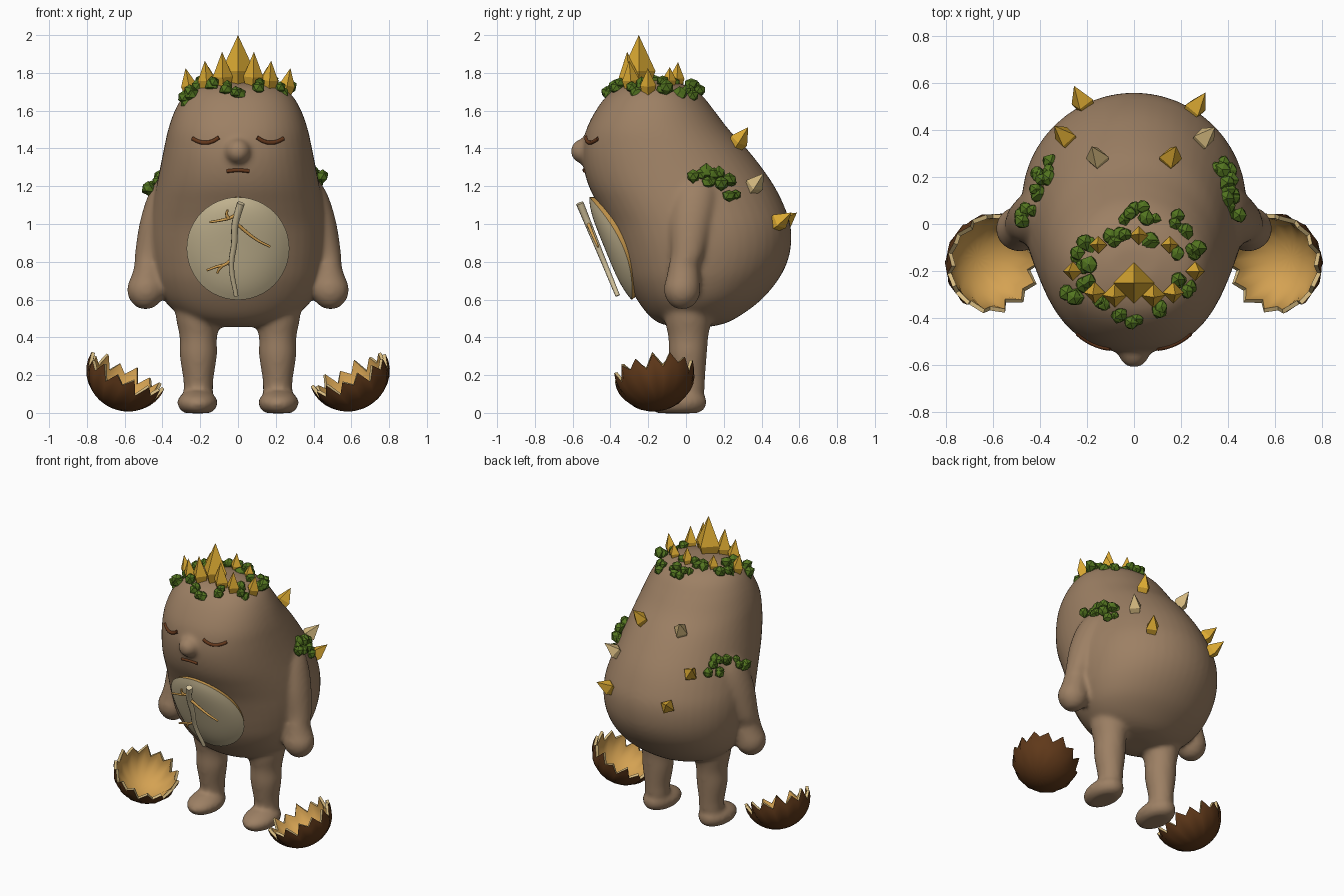
import bpy, bmesh, math, random
from mathutils import Vector
from mathutils.bvhtree import BVHTree

random.seed(4)
TAU = math.tau
if "Cube" in bpy.data.objects:
    bpy.data.objects.remove(bpy.data.objects["Cube"])


def material(name, *rgb):
    m = bpy.data.materials.new(name)
    m.use_nodes = True
    m.diffuse_color = (*rgb, 1)
    m.node_tree.nodes["Principled BSDF"].inputs["Base Color"].default_value = (*rgb, 1)
    return m


SKIN = material("clay brown", 0.335, 0.215, 0.127)
GOLD = material("gold crystal", 0.71, 0.4, 0.032)
PALE = material("pale crystal", 0.68, 0.5, 0.22)
MOSS = material("moss green", 0.085, 0.175, 0.014)
HUSK = material("dark husk", 0.115, 0.04, 0.01)
FLESH = material("tan lining", 0.66, 0.36, 0.085)
BONE = material("bone plate", 0.68, 0.57, 0.35)
LINE = material("face line", 0.13, 0.04, 0.012)


def add_object(name, bm, *mats):
    me = bpy.data.meshes.new(name)
    bm.to_mesh(me)
    bm.free()
    ob = bpy.data.objects.new(name, me)
    bpy.context.collection.objects.link(ob)
    for m in mats:
        me.materials.append(m)
    return ob


def bake_smooth(ob, degrees=180):
    bpy.ops.object.select_all(action='DESELECT')
    ob.select_set(True)
    bpy.context.view_layer.objects.active = ob
    bpy.ops.object.convert(target='MESH')
    bpy.ops.object.shade_smooth_by_angle(angle=math.radians(degrees))


def bridge(bm, a, b):
    n = len(a)
    for i in range(n):
        j = (i + 1) % n
        bm.faces.new((a[i], a[j], b[j], b[i]))


def refine(rows, steps=5):
    """Smooth in-between rings along a list of ring rows."""
    out = []
    for k in range(len(rows) - 1):
        a, b, c, d = (rows[min(max(k + o, 0), len(rows) - 1)] for o in (-1, 0, 1, 2))
        for t in (i / steps for i in range(steps)):
            out.append([q + .5 * t * (r - p + t * (2 * p - 5 * q + 4 * r - s + t * (3 * (q - r) + s - p)))
                        for p, q, r, s in zip(a, b, c, d)])
    return out + [rows[-1]]


def loft(bm, rings, front_power=1.0, n=48):
    """Rings are (z, centre x, centre y, half width, half depth); a low power squares the front."""
    prev = None
    for z, cx, cy, rx, ry in refine(rings):
        ring = []
        for i in range(n):
            c, s = math.cos(TAU * i / n), math.sin(TAU * i / n)
            p = front_power if s < 0 else 1
            ring.append(bm.verts.new((cx + rx * math.copysign(abs(c) ** p, c),
                                      cy + ry * math.copysign(abs(s) ** p, s), z)))
        if prev:
            bridge(bm, prev, ring)
        else:
            bm.faces.new(ring[::-1])
        prev = ring
    bm.faces.new(prev)


# Body: torso, arms, legs and nose fused into one soft form
torso = [(.455, .1, -.06, .12), (.475, .21, -.14, .21), (.52, .31, -.2, .295), (.6, .395, -.26, .4),
         (.7, .445, -.315, .485), (.8, .468, -.35, .537), (.9, .477, -.38, .557), (1, .472, -.415, .552),
         (1.1, .455, -.465, .518), (1.2, .433, -.515, .468), (1.3, .412, -.542, .4),
         (1.4, .392, -.547, .32), (1.5, .37, -.528, .227), (1.6, .335, -.478, .15),
         (1.68, .287, -.418, .085), (1.73, .22, -.35, .01), (1.76, .1, -.24, -.1)]
bm = bmesh.new()
loft(bm, [(z, 0, (f + b) / 2, w, (b - f) / 2) for z, w, f, b in torso], 0.91)
for s in (1, -1):
    arm = [(.55, .49, -.02, .03, .03), (.575, .489, -.02, .066, .066), (.62, .487, -.02, .096, .092),
           (.67, .485, -.02, .101, .096), (.72, .48, -.015, .087, .088), (.78, .475, -.01, .074, .082),
           (.85, .465, .01, .08, .09), (1, .425, .025, .097, .115), (1.12, .385, .04, .103, .125),
           (1.2, .355, .05, .095, .115), (1.27, .32, .06, .07, .08)]
    loft(bm, [(z, s * x, y, rx, ry) for z, x, y, rx, ry in arm])
    leg = [(.05, .015, .07, .075), (.12, .018, .078, .08), (.18, .015, .08, .086), (.3, .01, .098, .1),
           (.4, .012, .099, .106), (.5, .012, .118, .125), (.62, .02, .13, .14)]
    loft(bm, [(z, s * .21, y, rx, ry) for z, y, rx, ry in leg])
    foot = [(-.002, -.045, .06, .1), (.012, -.045, .088, .135), (.05, -.045, .107, .155),
            (.085, -.035, .096, .138), (.115, -.015, .06, .09)]
    loft(bm, [(z, s * .215, y, rx, ry) for z, y, rx, ry in foot])
nose = bmesh.ops.create_uvsphere(bm, u_segments=24, v_segments=16, radius=0.066)["verts"]
bmesh.ops.translate(bm, verts=nose, vec=(0, -.545, 1.385))
body = add_object("body", bm, SKIN)
remesh = body.modifiers.new("fuse", 'REMESH')
remesh.mode = 'VOXEL'
remesh.voxel_size = 0.014
soften = body.modifiers.new("soften", 'SMOOTH')
soften.factor = 0.5
soften.iterations = 10
bake_smooth(body)
tree = BVHTree.FromObject(body, bpy.context.evaluated_depsgraph_get())


def cast(start, direction):
    hit, normal, _, _ = tree.ray_cast(Vector(start), Vector(direction))
    return hit, normal


def on_top(x, y):
    return cast((x, y, 3), (0, 0, -1))


def on_front(x, z):
    return cast((x, -3, z), (0, 1, 0))


def on_back(x, z):
    return cast((x, 3, z), (0, -1, 0))


def on_side(s, y, z):
    return cast((3 * s, y, z), (-s, 0, 0))


# Curved strands for the face and the stem
def strand(name, points, radius, mat, taper=0.6):
    cu = bpy.data.curves.new(name, 'CURVE')
    cu.dimensions = '3D'
    cu.bevel_depth = radius
    cu.bevel_resolution = 2
    cu.resolution_u = 6
    cu.use_fill_caps = True
    sp = cu.splines.new('BEZIER')
    sp.bezier_points.add(len(points) - 1)
    for i, (bp, p) in enumerate(zip(sp.bezier_points, points)):
        bp.co = p
        bp.handle_left_type = bp.handle_right_type = 'AUTO'
        bp.radius = 1 - (1 - taper) * i / (len(points) - 1)
    cu.materials.append(mat)
    ob = bpy.data.objects.new(name, cu)
    bpy.context.collection.objects.link(ob)
    bake_smooth(ob, 60)


for side, s in (("left", 1), ("right", -1)):
    lid = [(.1, 1.458), (.135, 1.438), (.175, 1.43), (.21, 1.437), (.24, 1.452)]
    strand(side + "_closed_eye", [on_front(s * x, z)[0] for x, z in lid], .011, LINE, 1)
strand("mouth", [on_front(x, z)[0] for x, z in [(-.06, 1.28), (0, 1.285), (.06, 1.28)]], .01, LINE, 1)


# Belly plate: a bowed, domed disc with a thin tan rim
def plate_y(x, z):
    return -.4 - .41 * (z - .87) + .95 * x * x


bm = bmesh.new()
N, R, STEPS = 48, 0.272, 10
prev = None
for k in range(1, STEPS + 1):
    ring = []
    for i in range(N):
        a, r = TAU * i / N, R * k / STEPS
        x, z = r * math.cos(a), .87 + r * math.sin(a)
        ring.append(bm.verts.new((x, plate_y(x, z) - .03 * (1 - (r / R) ** 4), z)))
    if prev:
        bridge(bm, prev, ring)
    else:
        bm.faces.new(ring)
    prev = ring
bmesh.ops.recalc_face_normals(bm, faces=bm.faces)
bm.normal_update()
if sum(f.normal.y for f in bm.faces) > 0:
    bmesh.ops.reverse_faces(bm, faces=bm.faces)
plate = add_object("belly_plate", bm, BONE, FLESH)
thick = plate.modifiers.new("thickness", 'SOLIDIFY')
thick.thickness = 0.035
thick.offset = -1
thick.material_offset_rim = 1
bake_smooth(plate, 40)


# Stem and twigs in front of the plate
def stem_points(pts):
    return [(x, plate_y(x * .3, z) - .064, z) for x, z in pts]


strand("stem", stem_points([(.015, 1.11), (-.015, 1), (-.02, .9), (-.035, .78), (-.01, .62)]), .021, BONE)
for i, pts in enumerate([[(-.005, 1), (.06, .945), (.11, .91), (.17, .88)],
                         [(-.005, 1.05), (-.05, 1.03), (-.09, 1.02), (-.15, 1.01)],
                         [(-.05, 1.03), (-.06, 1.05), (-.055, 1.075)],
                         [(-.025, .82), (-.07, .785), (-.11, .775), (-.165, .755)],
                         [(-.08, .783), (-.1, .76), (-.11, .74)]]):
    strand("twig_%d" % (i + 1), stem_points(pts), .01, FLESH)


# Crystals: four-sided, widest a little above the base
def crystal(name, place, height, radius, mat, up):
    base, normal = place
    bm = bmesh.new()
    rings = [[bm.verts.new((r * math.cos(i * TAU / 4), r * math.sin(i * TAU / 4), z)) for i in range(4)]
             for r, z in ((radius * .7, -.03), (radius, height * .22))]
    bridge(bm, *rings)
    bm.faces.new(rings[0][::-1])
    tip = bm.verts.new((0, 0, height))
    for i in range(4):
        bm.faces.new((rings[1][i], rings[1][(i + 1) % 4], tip))
    bmesh.ops.recalc_face_normals(bm, faces=bm.faces)
    ob = add_object(name, bm, mat)
    ob.location = base
    lean = normal + Vector((0, 0, up))
    ob.rotation_euler = Vector((0, 0, 1)).rotation_difference(lean.normalized()).to_euler()


base, _ = on_top(0, -.25)
crystal("crown_crystal_main", (base, Vector((0, 0, 1))), 2 - base.z, .088, GOLD, 1)
crown = [(.02, -.05, .11, .04)]
for s in (1, -1):
    crown += [(s * .08, -.3, .17, .053), (s * .165, -.29, .135, .046),
              (s * .255, -.2, .12, .042), (s * .15, -.09, .09, .038)]
for i, (x, y, h, r) in enumerate(crown):
    crystal("crown_crystal_%d" % (i + 1), on_top(x, y), h, r, GOLD, 2.5)
for i, (x, z, mat) in enumerate([(.15, 1.42, GOLD), (-.15, 1.42, PALE), (.285, 1.19, PALE),
                                 (-.28, 1.19, GOLD), (.25, 1.0, GOLD), (-.21, 1.0, GOLD)]):
    crystal("back_crystal_%d" % (i + 1), on_back(x, z), .115, .05, mat, .4)


# Moss: clumps of faceted lumps
def moss(name, places):
    bm = bmesh.new()
    for p, n in places:
        for _ in range(2):
            jitter = Vector([random.uniform(-.02, .02) for _ in range(3)])
            new = bmesh.ops.create_icosphere(bm, subdivisions=1, radius=random.uniform(.028, .04))["verts"]
            for v in new:
                v.co = v.co * random.uniform(.85, 1.15) + p + n * .008 + jitter
    add_object(name, bm, MOSS)


moss("crown_moss", [on_top(x, y) for x, y in [
    (-.03, .03), (.02, .055), (.07, .03), (.19, .01), (.215, -.02), (.25, -.09), (.18, -.12),
    (-.2, -.08), (-.1, -.07), (-.05, -.06), (.08, -.06), (-.24, -.13), (-.21, -.18),
    (-.285, -.28), (-.25, -.29), (-.2, -.24), (-.13, -.33), (-.05, -.385), (-.01, -.4), (.1, -.35),
    (.235, -.28), (.2, -.24), (.255, -.13)]])
moss("left_shoulder_moss", [on_side(1, y, z) for y, z in [
    (.04, 1.24), (.09, 1.26), (.12, 1.23), (.16, 1.25), (.19, 1.2), (.23, 1.22), (.245, 1.15)]])
moss("right_shoulder_moss", [on_side(-1, y, z) for y, z in [
    (.03, 1.18), (.07, 1.21), (.14, 1.24), (.18, 1.26), (.2, 1.18), (.22, 1.23), (.26, 1.2)]])

# Broken husks: jagged shallow bowls leaning inward and forward
for side, s in (("left", 1), ("right", -1)):
    bm = bmesh.new()
    TEETH, LEVELS, DEPTH = 14, 8, 0.2
    n = TEETH * 2
    prev = [bm.verts.new((0, 0, -DEPTH))] * n
    for k in range(1, LEVELS + 1):
        ring = []
        for i in range(n):
            top = math.radians((104 if i % 2 else 87) + 4 * math.sin(i * 1.7))
            a, low = TAU * i / n, (math.pi - top) * k / LEVELS
            r = .217 * (1 - .03 * (i % 2) * math.sin(low)) * math.sin(low)
            ring.append(bm.verts.new((r * math.cos(a), r * math.sin(a), -DEPTH * math.cos(low))))
        for i in range(n):
            j = (i + 1) % n
            if k == 1:
                bm.faces.new((prev[0], ring[j], ring[i]))
            else:
                bm.faces.new((prev[i], prev[j], ring[j], ring[i]))
        prev = ring
    bmesh.ops.recalc_face_normals(bm, faces=bm.faces)
    bm.normal_update()
    if sum(f.normal.dot(f.calc_center_median()) for f in bm.faces) < 0:
        bmesh.ops.reverse_faces(bm, faces=bm.faces)
    husk = add_object(side + "_husk", bm, HUSK, FLESH, PALE)
    husk.location = (s * .59, -.168, .21)
    lean = Vector((-s * .42, -.15, .88)).normalized()
    husk.rotation_euler = Vector((0, 0, 1)).rotation_difference(lean).to_euler()
    wall = husk.modifiers.new("wall", 'SOLIDIFY')
    wall.thickness = 0.018
    wall.offset = -1
    wall.material_offset = 1
    wall.material_offset_rim = 2
    bake_smooth(husk, 40)
